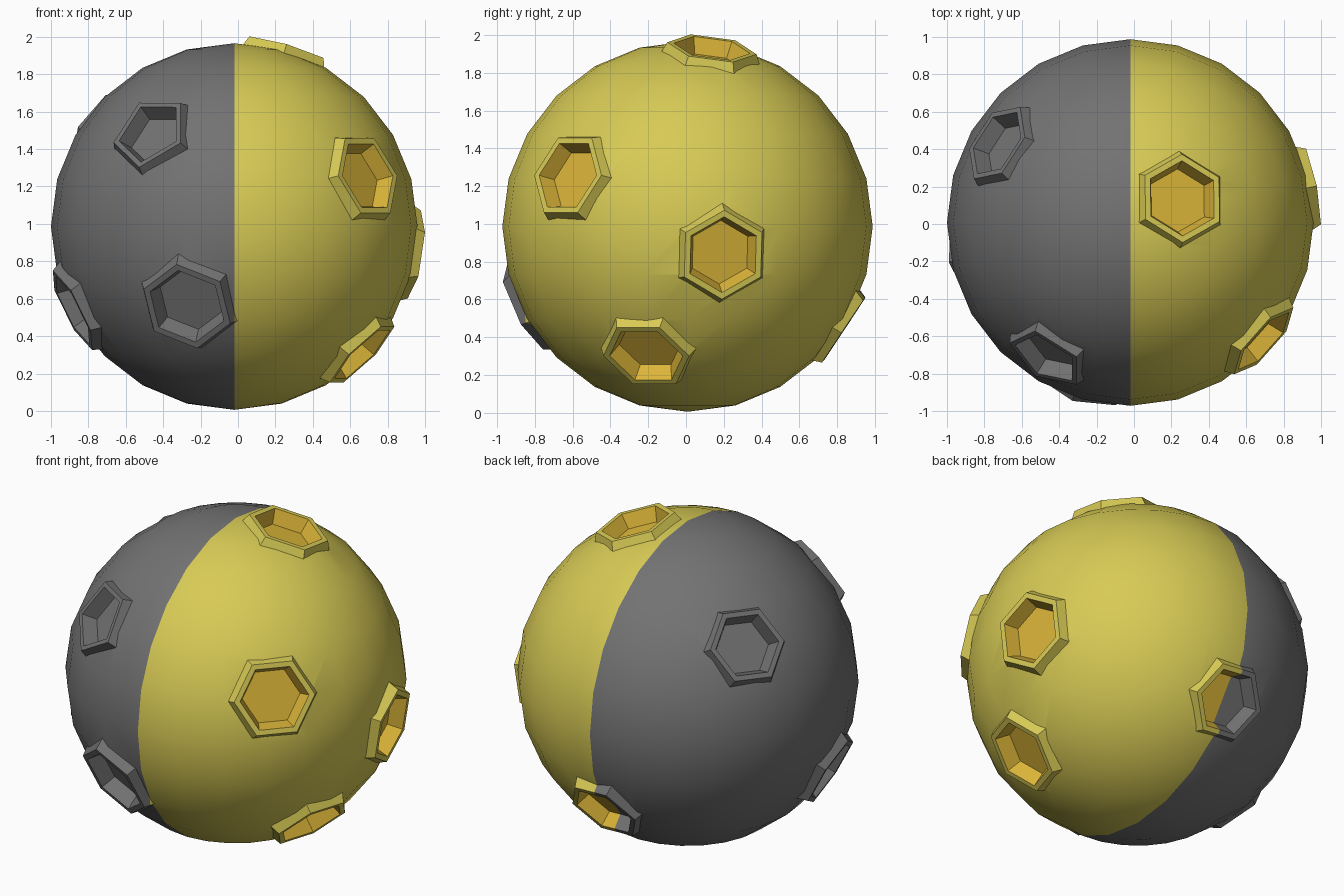
import bpy, bmesh, math
from mathutils import Vector

cube = bpy.data.objects.get("Cube")
if cube:
    bpy.data.objects.remove(cube, do_unlink=True)

CENTRE = Vector((-0.02, 0.008, 0.986))
RADIUS = 0.98


def material(name, rgb):
    mat = bpy.data.materials.new(name)
    mat.use_nodes = True
    colour = (*rgb, 1.0)
    mat.diffuse_color = colour
    bsdf = next(n for n in mat.node_tree.nodes if n.type == "BSDF_PRINCIPLED")
    bsdf.inputs["Base Color"].default_value = colour
    return mat


YELLOW, GREY, GOLD = range(3)
MATERIALS = [
    material("pale yellow", (0.68, 0.59, 0.09)),
    material("mid grey", (0.17, 0.17, 0.17)),
    material("deep gold", (0.71, 0.46, 0.04)),
]


def make_object(name, bm):
    mesh = bpy.data.meshes.new(name)
    bm.to_mesh(mesh)
    bm.free()
    for mat in MATERIALS:
        mesh.materials.append(mat)
    obj = bpy.data.objects.new(name, mesh)
    bpy.context.collection.objects.link(obj)
    return obj


def ring(bm, normal, hint, sides, radius, height):
    """Polygon of vertices around an outward axis, one corner toward hint."""
    n = Vector(normal).normalized()
    h = Vector(hint)
    t = (h - n * h.dot(n)).normalized()
    b = n.cross(t)
    verts = []
    for i in range(sides):
        a = math.tau * i / sides
        offset = (t * math.cos(a) + b * math.sin(a)) * radius
        verts.append(bm.verts.new(CENTRE + n * height + offset))
    return verts


def bridge(bm, lower, upper):
    count = len(lower)
    return [bm.faces.new((lower[i], lower[(i + 1) % count],
                          upper[(i + 1) % count], upper[i]))
            for i in range(count)]


# Craters: name, outward direction, corner direction, sides, size
CRATERS = [
    ("top_crater", (0.28, 0.13, 0.95), (0.03, 1, 0), 6, 1.0),
    ("front_left_crater", (0.71, -0.63, 0.27), (0.63, 0.71, 0), 6, 1.0),
    ("left_crater", (0.97, 0.19, -0.15), (0, 0, 1), 6, 1.0),
    ("lower_left_crater", (0.69, -0.22, -0.69), (0.3, 0.95, 0), 6, 1.0),
    ("back_crater", (0.01, 0.83, -0.55), (-1, 0, 0.1), 6, 0.96),
    ("back_right_crater", (-0.72, 0.43, 0.55), (-0.76, -0.63, 0.15), 6, 0.96),
    ("front_right_crater", (-0.45, -0.73, 0.51), (0.7, 0, 0.72), 5, 0.93),
    ("lower_front_crater", (-0.255, -0.866, -0.43), (-0.1, 0, 1), 6, 1.05),
    ("lower_right_crater", (-0.87, -0.19, -0.45), (0, 0, 1), 6, 1.0),
]

# Radius and height of the skirt foot, outer lip, inner lip and floor
PROFILE = [(0.272, 0.915), (0.238, 0.992), (0.203, 0.992), (0.17, 0.905)]

cutter_bm = bmesh.new()
for name, normal, hint, sides, size in CRATERS:
    bm = bmesh.new()
    rings = [ring(bm, normal, hint, sides, r * size, h) for r, h in PROFILE]
    bridge(bm, rings[0], rings[1])
    bridge(bm, rings[1], rings[2])
    pit = bridge(bm, rings[2], rings[3]) + [bm.faces.new(rings[3])]
    for face in pit:
        face.material_index = GOLD
    # Split at the colour seam, then colour the right half grey
    bmesh.ops.bisect_plane(bm, geom=bm.verts[:] + bm.edges[:] + bm.faces[:],
                           dist=1e-5, plane_co=CENTRE, plane_no=(1, 0, 0))
    for face in bm.faces:
        if face.calc_center_median().x < CENTRE.x:
            face.material_index = GREY
    make_object(name, bm)
    # Matching prism that opens the ball under the crater
    low = ring(cutter_bm, normal, hint, sides, 0.222 * size, 0.85)
    high = ring(cutter_bm, normal, hint, sides, 0.222 * size, 1.1)
    bridge(cutter_bm, low, high)
    cutter_bm.faces.new(high)
    cutter_bm.faces.new(low[::-1])

cutter = make_object("pit_cutter", cutter_bm)
cutter.hide_render = True

# Ball with openings
bm = bmesh.new()
bmesh.ops.create_uvsphere(bm, u_segments=24, v_segments=12, radius=RADIUS)
bmesh.ops.translate(bm, verts=bm.verts, vec=CENTRE)
ball = make_object("ball", bm)
cut = ball.modifiers.new("openings", "BOOLEAN")
cut.operation = "DIFFERENCE"
cut.solver = "EXACT"
cut.object = cutter
bpy.context.view_layer.update()
evaluated = ball.evaluated_get(bpy.context.evaluated_depsgraph_get())
mesh = bpy.data.meshes.new_from_object(evaluated)
ball.modifiers.clear()
ball.data = mesh
bpy.data.objects.remove(cutter, do_unlink=True)

# Two-tone ball, smooth except at the openings
mesh.materials.clear()
for mat in MATERIALS:
    mesh.materials.append(mat)
for poly in mesh.polygons:
    poly.use_smooth = True
    poly.material_index = GREY if poly.center.x < CENTRE.x else YELLOW
mesh.set_sharp_from_angle(angle=math.radians(35))
